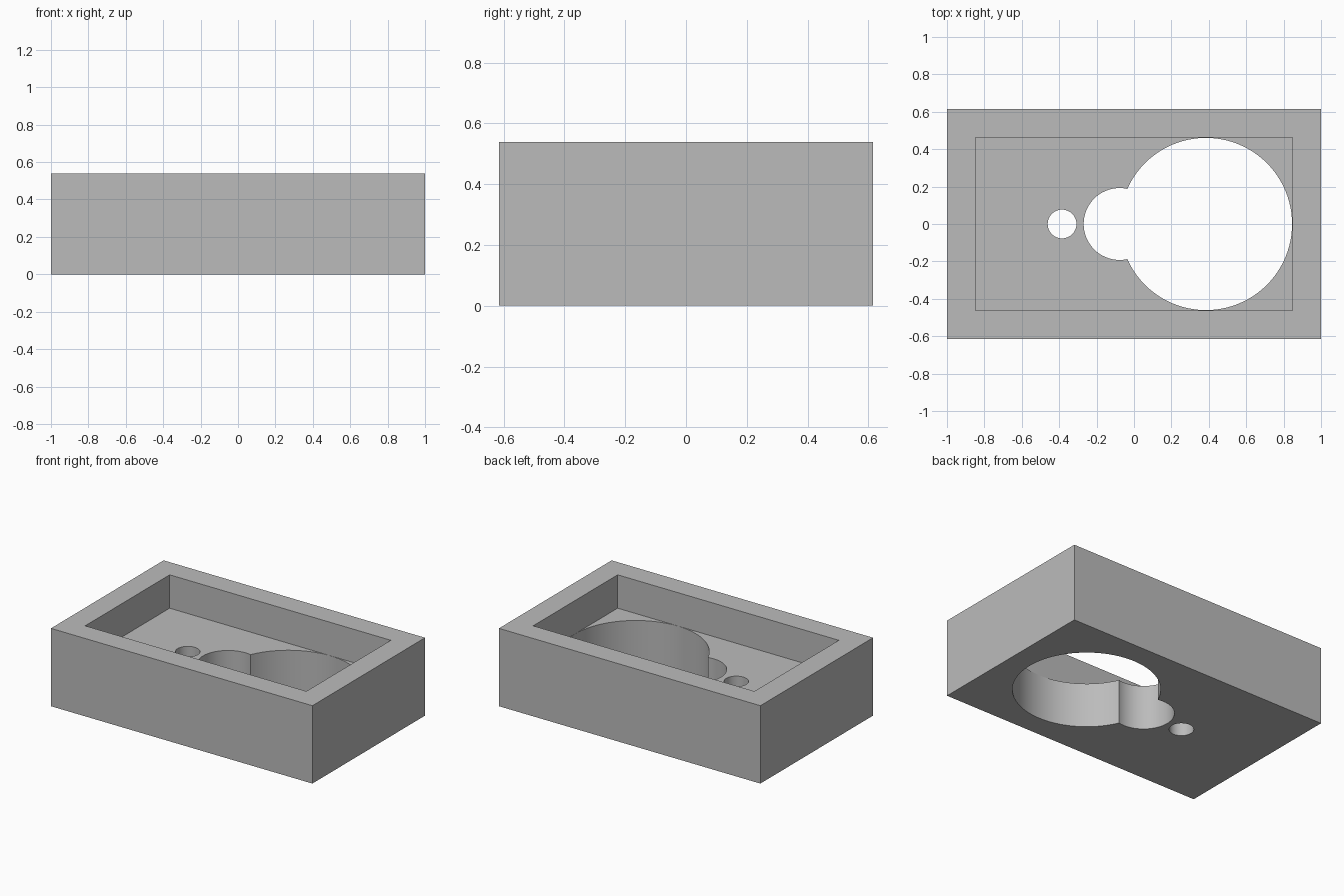
import bpy
import math

UNIT = 2 / 26                      # the block is 26 x 16 x 7 units
HEIGHT, FLOOR = 7 * UNIT, 4 * UNIT

cube = bpy.data.objects.get("Cube")
if cube:
    bpy.data.objects.remove(cube, do_unlink=True)

grey = bpy.data.materials.new("grey plastic")
grey.use_nodes = True
colour = (0.5, 0.5, 0.5, 1)
grey.diffuse_color = colour
grey.node_tree.nodes["Principled BSDF"].inputs["Base Color"].default_value = colour


def add_box(name, length, width, bottom, top):
    bpy.ops.mesh.primitive_cube_add(size=1, location=(0, 0, (bottom + top) / 2))
    box = bpy.context.object
    box.name = name
    box.scale = (length, width, top - bottom)
    bpy.ops.object.transform_apply(location=True, rotation=False, scale=True)
    box.data.materials.append(grey)
    return box


def add_hole(name, x, radius, segments):
    bpy.ops.mesh.primitive_cylinder_add(vertices=segments, radius=radius,
                                        depth=4 * HEIGHT, location=(x, 0, 0))
    hole = bpy.context.object
    hole.name = name
    hole.data.materials.append(grey)
    return hole


def cut(body, cutter):
    cutter.hide_render = True
    bpy.context.view_layer.objects.active = body
    mod = body.modifiers.new(cutter.name, "BOOLEAN")
    mod.operation = "DIFFERENCE"
    mod.solver = "EXACT"
    mod.object = cutter
    bpy.ops.object.modifier_apply(modifier=mod.name)
    bpy.data.objects.remove(cutter, do_unlink=True)


# Solid block with an open rectangular recess
tray = add_box("tray", 26 * UNIT, 16 * UNIT, 0, HEIGHT)
cut(tray, add_box("recess", 22 * UNIT, 12 * UNIT, FLOOR, 2 * HEIGHT))

# Round openings through the floor; the large one just clears the recess walls
cut(tray, add_hole("large_opening", 5 * UNIT, 6 * UNIT - 0.001, 96))
cut(tray, add_hole("middle_opening", -UNIT, 2.5 * UNIT, 64))
cut(tray, add_hole("small_hole", -5 * UNIT, UNIT, 48))

# Smooth the round walls, keep the corners crisp
bpy.ops.object.select_all(action="DESELECT")
tray.select_set(True)
bpy.context.view_layer.objects.active = tray
bpy.ops.object.shade_smooth_by_angle(angle=math.radians(30))
